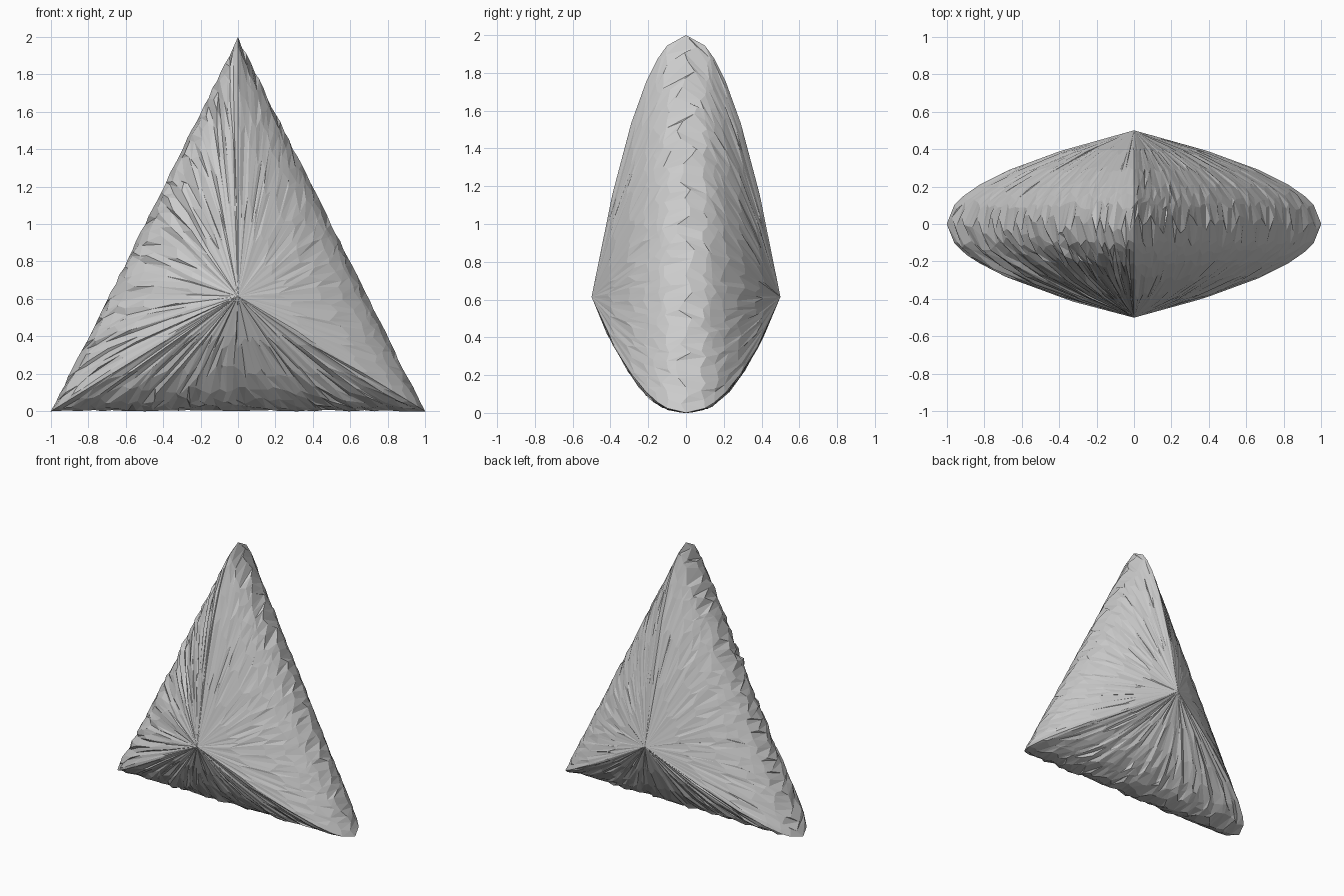
import bpy, bmesh, random
from mathutils import Vector

cube = bpy.data.objects.get("Cube")
if cube:
    bpy.data.objects.remove(cube, do_unlink=True)
random.seed(4)

# Single stone colour
stone = bpy.data.materials.new("grey stone")
stone.use_nodes = True
colour = (0.6, 0.6, 0.6, 1)
stone.diffuse_color = colour
stone.node_tree.nodes["Principled BSDF"].inputs["Base Color"].default_value = colour

# Triangle outline and its incentre, where the three ridges meet
left, right, top = Vector((1, 0, 0)), Vector((-1, 0, 0)), Vector((0, 0, 2))
centre = Vector((0, 0, 0.614))
DEPTH = 0.5
COLUMNS = 44
LEVELS = [0.2, 0.3, 0.42, 0.58, 0.78, 1]


def surface(a, b, s, v, side):
    """Point on a face: s runs along the edge, v rises from rim to centre."""
    p = a.lerp(b, s).lerp(centre, v * v)
    p.y = side * DEPTH * v
    return p


def facet(bm, points):
    verts = [bm.verts.new(p) for p in points]
    bm.faces.new(verts)


def chipped_face(bm, a, b, side, rim, rough):
    """Bulging triangular face, with long chips running inward from the rim."""
    grid = [rim]
    streaks = [random.uniform(-1, 1) for _ in range(COLUMNS + 1)]
    for v in LEVELS:
        row = []
        for i in range(COLUMNS + 1):
            inner = 0 < i < COLUMNS and v < 1
            s = i / COLUMNS
            level = v
            if inner:
                s += random.uniform(-0.4, 0.4) / COLUMNS
                level += random.uniform(-0.05, 0.05)
            p = surface(a, b, s, level, side)
            if inner:
                chip = 0.7 * streaks[i] + random.uniform(-0.5, 0.5)
                p.y += side * rough * chip * (1 - v)
            row.append(p)
        grid.append(row)
    for low, high in zip(grid, grid[1:]):
        for i in range(COLUMNS):
            facet(bm, (low[i], low[i + 1], high[i]))
            if high is not grid[-1]:
                facet(bm, (low[i + 1], high[i + 1], high[i]))


# Three edges, each with a front and a back face sharing one ragged rim
bm = bmesh.new()
edges = [(right, left, 0.03, 0.03), (left, top, 0.006, 0.012), (top, right, 0.035, 0.006)]
for a, b, front_rough, back_rough in edges:
    rim = []
    for i in range(COLUMNS + 1):
        wobble = random.uniform(-0.12, 0.12) if 0 < i < COLUMNS else 0
        rim.append(surface(a, b, i / COLUMNS, wobble, 1))
    chipped_face(bm, a, b, -1, rim, front_rough)
    chipped_face(bm, a, b, 1, rim, back_rough)

bmesh.ops.remove_doubles(bm, verts=bm.verts, dist=0.0001)
bmesh.ops.recalc_face_normals(bm, faces=bm.faces)
mesh = bpy.data.meshes.new("chipped_stone")
bm.to_mesh(mesh)
bm.free()
mesh.materials.append(stone)
body = bpy.data.objects.new("chipped_stone", mesh)
bpy.context.collection.objects.link(body)
